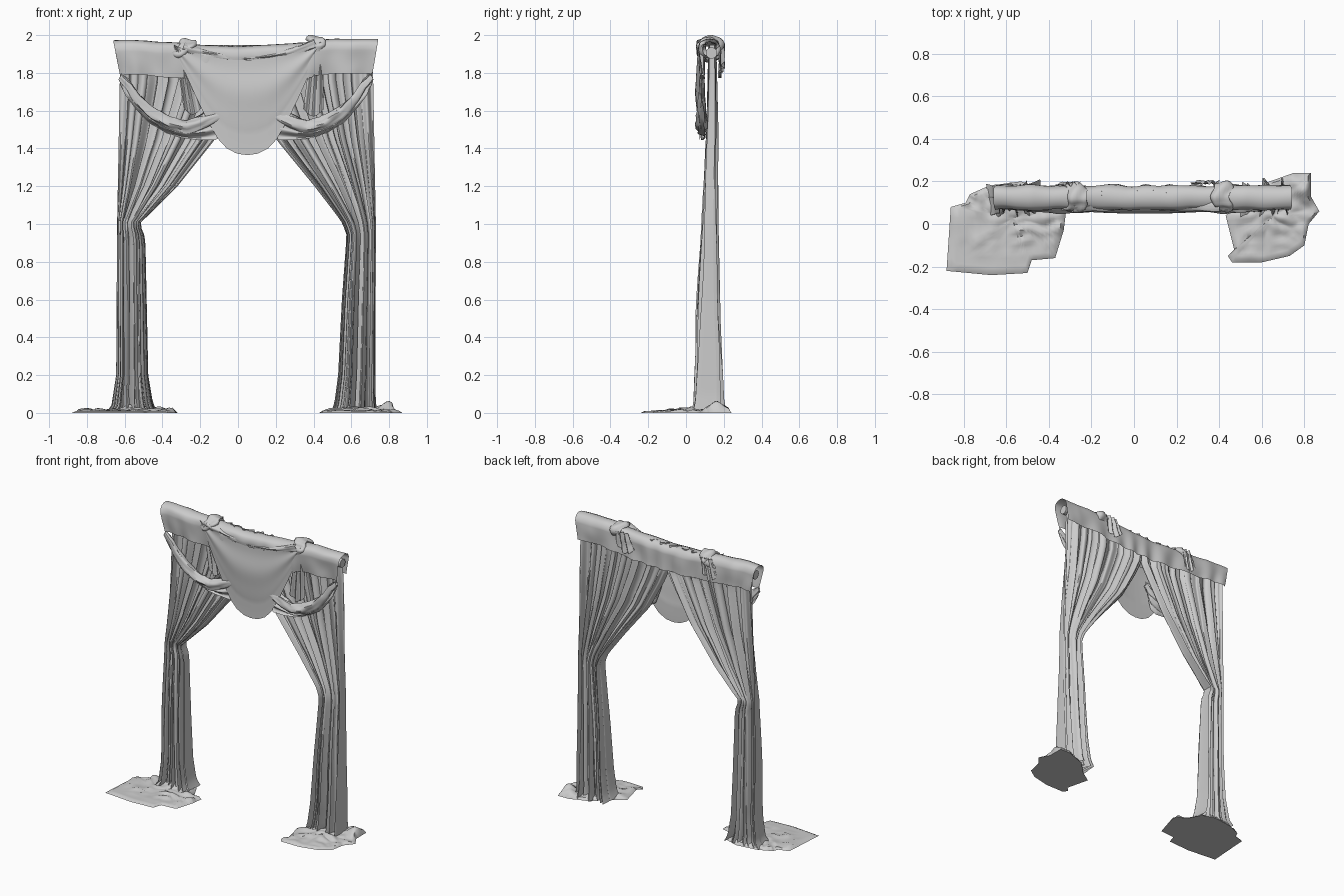
import bpy, bmesh, math
from mathutils import Vector, noise

if "Cube" in bpy.data.objects:
    bpy.data.objects.remove(bpy.data.objects["Cube"])

PI = math.pi


def interp(t, pts):
    """Piecewise-linear lookup in a list of (key, value) sorted by key."""
    if t <= pts[0][0]:
        return pts[0][1]
    for (a, p), (b, q) in zip(pts, pts[1:]):
        if t <= b:
            return p + (q - p) * (t - a) / (b - a)
    return pts[-1][1]


def lerp(a, b, t):
    return a + (b - a) * t


def wob(x, y, z=0.0):
    return noise.noise(Vector((x, y, z)))


def finish(name, bm):
    me = bpy.data.meshes.new(name)
    bm.normal_update()
    bm.to_mesh(me)
    bm.free()
    ob = bpy.data.objects.new(name, me)
    bpy.context.collection.objects.link(ob)
    bpy.ops.object.select_all(action='DESELECT')
    ob.select_set(True)
    bpy.context.view_layer.objects.active = ob
    bpy.ops.object.shade_smooth_by_angle(angle=math.radians(50))
    return ob


def sheet(name, fn, nu, nv):
    """Cloth surface from fn(u, v) -> point, u and v in 0..1."""
    bm = bmesh.new()
    g = [[bm.verts.new(fn(i / nu, j / nv)) for i in range(nu + 1)] for j in range(nv + 1)]
    for j in range(nv):
        for i in range(nu):
            bm.faces.new((g[j][i], g[j][i + 1], g[j + 1][i + 1], g[j + 1][i]))
    bmesh.ops.remove_doubles(bm, verts=bm.verts, dist=1e-5)
    return finish(name, bm)


# tied-back curtains: outer edge, inner edge, pleat depth by height
AMP = [(0, .10), (.06, .085), (.3, .075), (.6, .064), (1, .047), (1.5, .032), (1.95, .022)]
MID = [(0, .118), (.5, .115), (1, .125), (1.5, .14), (1.95, .14)]


def curtain(name, outer, inner, folds, seed):
    def fn(u, v):
        z = 0.008 + v * 1.94
        xo, xi = interp(z, outer), interp(z, inner)
        uu = u + 0.035 * math.sin(7 * u + seed) * math.sin(PI * u)
        ph = 2 * PI * folds * uu
        a = interp(z, AMP)
        w = 0.62 * math.cos(ph) + 0.28 * math.cos(2.37 * ph + seed) + 0.35 * wob(u * 9, z * 1.3, seed)
        w = max(-1, min(1, w))
        x = lerp(xo, xi, u) + 0.012 * math.sin(2 * ph + seed) * math.sin(PI * u)
        return (x, interp(z, MID) + a * w, z)
    return sheet(name, fn, 150, 60)


curtain("left_curtain",
        [(0, -.70), (.04, -.67), (.2, -.645), (1, -.64), (1.8, -.625), (1.95, -.63)],
        [(0, -.42), (.05, -.45), (.2, -.475), (.9, -.49), (.96, -.50), (1.0, -.525), (1.05, -.47),
         (1.2, -.32), (1.45, -.12), (1.65, .0), (1.76, .06), (1.95, .06)], 7.5, 1.3)
curtain("right_curtain",
        [(0, .735), (.1, .728), (1, .73), (1.8, .715), (1.95, .70)],
        [(0, .49), (.05, .51), (.2, .53), (.6, .55), (.94, .575), (1.0, .555), (1.05, .52),
         (1.2, .405), (1.45, .2), (1.65, .09), (1.76, .04), (1.95, .04)], 7.5, 4.1)

# puddled cloth on the floor: wrinkled top, flat underside
LEFT_PUDDLE = [(-.88, -.22), (-.86, .08), (-.79, .10), (-.77, .14), (-.68, .18), (-.53, .20), (-.44, .17),
               (-.39, .07), (-.32, .05), (-.33, -.03), (-.37, -.16), (-.48, -.17), (-.50, -.23), (-.67, -.24)]
RIGHT_PUDDLE = [(.43, .04), (.47, -.12), (.44, -.15), (.46, -.18), (.60, -.18), (.73, -.15), (.80, -.10),
                (.82, .0), (.87, .06), (.83, .13), (.83, .24), (.75, .24), (.61, .19), (.52, .10)]


def puddle(name, outline, lumps):
    n = len(outline)
    cx, cy = sum(p[0] for p in outline) / n, sum(p[1] for p in outline) / n + .03

    def fn(u, v):
        k = (u % 1.0) * n
        i = int(k)
        p, q = outline[i % n], outline[(i + 1) % n]
        ex, ey = lerp(p[0], q[0], k - i), lerp(p[1], q[1], k - i)
        top = v < 0.7
        r = v / 0.7 if top else (1 - v) / 0.3
        x, y = lerp(cx, ex, r), lerp(cy, ey, r)
        if not top:
            return (x, y, 0.0)
        z = 0.009 + 0.028 * abs(wob(x * 13, y * 17, n)) * min(1, max(.1, (y + .2) / .15))
        for lx, ly, h, s in lumps:
            z += h * math.exp(-((x - lx) ** 2 + (y - ly) ** 2) / s ** 2)
        return (x, y, z if r < 0.999 else z * .5)
    sheet(name, fn, n * 6, 20)


puddle("left_floor_cloth", LEFT_PUDDLE, [(-.57, .11, .02, .08)])
puddle("right_floor_cloth", RIGHT_PUDDLE, [(.79, .17, .04, .05), (.62, .08, .02, .09)])


# rod, closed at both ends
def rod_sag(x):
    return 1.968 - 0.03 * math.cos(min(1, abs(x - .02) / .5) * PI / 2) + .008 * (x > .4)


bm = bmesh.new()
bmesh.ops.create_cone(bm, cap_ends=True, segments=16, radius1=.03, radius2=.03, depth=1.36)
for v in bm.verts:
    v.co = (v.co.z + .04, v.co.x + .135, v.co.y + 1.905)
finish("rod", bm)

# pelmet strip folded over the rod
PEL_Y = [(0, .08), (.35, .066), (.45, .078), (.5, .11), (.55, .14), (.6, .165), (.68, .18), (1, .18)]
PEL_Z = [(0, -.18), (.35, -.045), (.45, -.01), (.5, .003), (.55, .006), (.6, -.006), (.68, -.035), (1, -.165)]


def pelmet(u, v):
    drop = max(0, -interp(v, PEL_Z)) / .18
    x = lerp(-.66 + .035 * drop, .742 - .03 * drop, u)
    rip = .007 * math.sin(u * 55 + 2 * math.sin(u * 11)) * drop + .010 * wob(u * 12, v * 3)
    return (x, interp(v, PEL_Y) + rip, rod_sag(x) + interp(v, PEL_Z) + .006 * wob(u * 9, v))


sheet("pelmet", pelmet, 120, 28)


# centre swag: pointed drape in front
SWAG_LOW = [(0, 1.94), (.06, 1.83), (.14, 1.69), (.22, 1.56), (.30, 1.45), (.36, 1.40), (.43, 1.372), (.5, 1.365)]


def swag_top(u):
    u = min(1, max(0, u))
    return lerp(1.95, 1.965, u) - .09 * math.sin(PI * u) ** .8


def centre_swag(u, v):
    s = u if u < .5 else 1 - u
    zt = swag_top(u)
    zb = min(interp(s, SWAG_LOW), zt - .01)
    bulge = .016 * math.sin(PI * u) * math.sin(PI * min(1, v * 1.3))
    y = .064 - bulge + .004 * math.sin(v * 14) * (1 - v) + .008 * v
    return (lerp(-.34, .44, u), y, lerp(zt, zb, v))


sheet("centre_swag", centre_swag, 64, 30)


def tube(name, path, radius, seed, sides=18, n=60, flat=1.0):
    """Rolled cloth along path(u), with twisting creases."""
    def fn(u, v):
        c = Vector(path(u))
        d = (Vector(path(u + .01)) - Vector(path(u - .01))).normalized()
        side = Vector((0, 1, 0))
        side = (side - d * side.dot(d)).normalized()
        up = d.cross(side)
        a = 2 * PI * (v % 1.0)
        r = radius(u) * (1 + .15 * math.sin(4 * a + 9 * u + seed)
                         + .25 * wob(u * 9, math.cos(a) * 1.5 + seed, math.sin(a) * 1.5))
        return c + side * (math.cos(a) * r * flat) + up * (math.sin(a) * r)
    sheet(name, fn, n, sides)


# rolled upper hem of the centre swag
tube("swag_hem", lambda u: (lerp(-.29, .41, u), .08, swag_top(lerp(.07, .95, u)) + .012),
     lambda u: .010 + .014 * abs(2 * u - 1), 2.0)


# side swags: folded crescent plus rolled edge, hung from pelmet corner
TOPC = [(0, 1.80), (.08, 1.77), (.15, 1.70), (.3, 1.61), (.45, 1.56), (.6, 1.545), (.72, 1.58), (.85, 1.63), (1, 1.66)]
LOWC = [(0, 1.74), (.05, 1.68), (.14, 1.61), (.25, 1.54), (.4, 1.485), (.55, 1.455), (.7, 1.445), (.85, 1.445),
        (.92, 1.47), (1, 1.6)]


def side_swag(label, x0, x1):
    def crescent(u, v):
        z = lerp(interp(u, TOPC), interp(u, LOWC), v)
        y = .084 - .020 * math.sin(PI * u) * math.cos(v * 15 + u * 3) + .01 * wob(u * 8, v * 4, x0)
        return (lerp(x0, x1, u), y, z)
    sheet(label + "_swag", crescent, 60, 24)

    def path(u):
        return (lerp(x0, x1, u), .083, lerp(interp(u, TOPC), interp(u, LOWC), .35))
    tube(label + "_swag_roll", path, lambda u: .014 + .022 * math.sin(PI * min(1, max(0, u))), x0 * 5, flat=.8)


side_swag("left", -.625, -.03)
side_swag("right", .71, .13)


# cloth wrapped over the rod where the swag is gathered
def wrap(name, x, z, lean):
    def fn(u, v):
        a = 2 * PI * u
        b = 2 * PI * v
        r = .05 + .018 * math.cos(b) + .006 * math.sin(3 * b + 2 * a) + .01 * wob(math.cos(a) * 2, math.sin(a) * 2, x)
        px = x + .045 * math.sin(b) + lean * math.sin(a) * .05 + .008 * math.sin(3 * a)
        return (px, .128 + r * math.cos(a), z + r * .85 * math.sin(a))
    sheet(name, fn, 40, 18)


wrap("left_wrap", -.29, 1.92, .6)
wrap("right_wrap", .42, 1.94, -.2)


# loose cloth hanging from the wraps
def tail(name, x, w0, w1, y, z0, z1, lean):
    def fn(u, v):
        px = x + lean * v + (u - .5) * lerp(w0, w1, v)
        py = y + .010 * math.sin(u * 17 + x * 9) + .006 * wob(u * 4, v * 3, x)
        return (px, py, lerp(z0, z1, v) - .04 * v * math.sin(PI * u))
    sheet(name, fn, 24, 14)


tail("right_back_flap", .36, .09, .13, .195, 1.96, 1.86, -.03)
tail("left_back_flap", -.29, .08, .10, .188, 1.95, 1.84, -.03)
tail("right_front_tail", .42, .06, .11, .085, 1.95, 1.61, -.02)
tail("left_front_tail", -.30, .06, .10, .09, 1.93, 1.62, .06)
